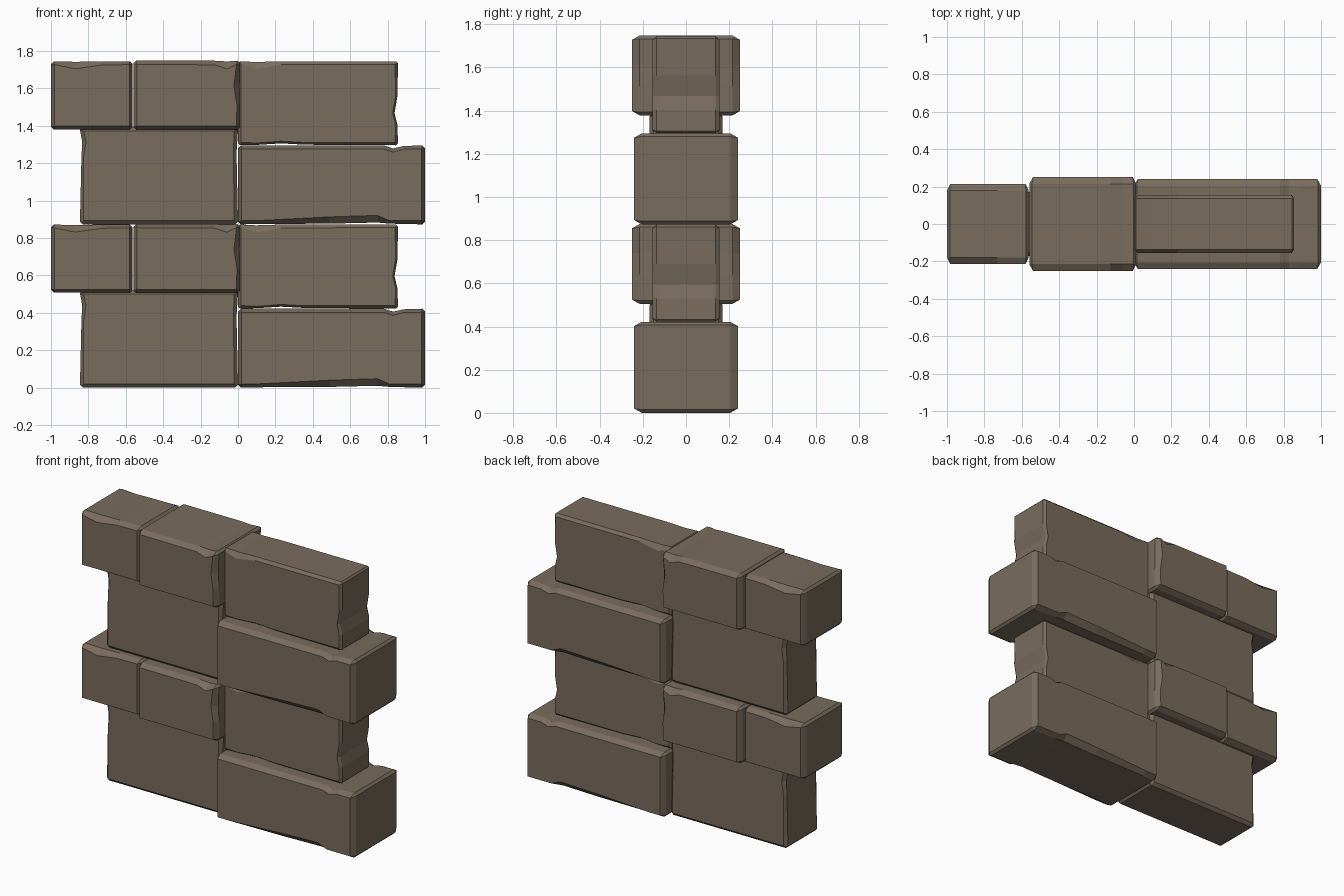
import bpy, bmesh

if "Cube" in bpy.data.objects:
    bpy.data.objects.remove(bpy.data.objects["Cube"])

stone = bpy.data.materials.new("stone")
stone.diffuse_color = (0.19, 0.15, 0.11, 1)
stone.use_nodes = True
stone.node_tree.nodes["Principled BSDF"].inputs["Base Color"].default_value = stone.diffuse_color


def brick(name, x0, x1, z0, z1, hy, by, b=0.02, c=0.015, **chips):
    """Chamfered block; chips per side = [(position, outline depth, face depth)]."""
    outer, inner = [], []

    def add(o, i):
        outer.append(o)
        inner.append(i)

    # walk the outline: bottom, right, top, left
    add((x0 + c, z0), (x0 + b, z0 + b))
    for p, od, fd in sorted(chips.get("bottom", [])):
        add((p, z0 + od), (p, z0 + fd))
    add((x1 - c, z0), (x1 - b, z0 + b))
    add((x1, z0 + c), (x1 - b, z0 + b))
    for p, od, fd in sorted(chips.get("right", [])):
        add((x1 - od, p), (x1 - fd, p))
    add((x1, z1 - c), (x1 - b, z1 - b))
    add((x1 - c, z1), (x1 - b, z1 - b))
    for p, od, fd in sorted(chips.get("top", []), reverse=True):
        add((p, z1 - od), (p, z1 - fd))
    add((x0 + c, z1), (x0 + b, z1 - b))
    add((x0, z1 - c), (x0 + b, z1 - b))
    for p, od, fd in sorted(chips.get("left", []), reverse=True):
        add((x0 + od, p), (x0 + fd, p))
    add((x0, z0 + c), (x0 + b, z0 + b))

    # loft face - rim - rim - face
    bm = bmesh.new()
    rings = [[bm.verts.new((x, y, z)) for x, z in ring] for ring, y in
             ((inner, -hy), (outer, by - hy), (outer, hy - by), (inner, hy))]
    n = len(outer)
    for r, s in zip(rings, rings[1:]):
        for k in range(n):
            m = (k + 1) % n
            bm.faces.new((r[k], s[k], s[m], r[m]))
    bm.faces.new(rings[0])
    bm.faces.new(rings[-1][::-1])
    bmesh.ops.remove_doubles(bm, verts=bm.verts, dist=0.0005)
    bmesh.ops.recalc_face_normals(bm, faces=bm.faces)
    me = bpy.data.meshes.new(name)
    bm.to_mesh(me)
    bm.free()
    me.materials.append(stone)
    ob = bpy.data.objects.new(name, me)
    bpy.context.collection.objects.link(ob)


for label, dz in (("lower", 0.0), ("upper", 0.873)):
    # recessed block, bottom left
    brick(label + "_left_core_block", -0.845, 0.0, dz, dz + 0.52, 0.17, 0.02,
          left=[(dz + 0.36, 0.008, 0.02), (dz + 0.44, 0.012, 0.032)],
          right=[(dz + 0.38, 0.008, 0.025)])
    # wide long block, bottom right
    brick(label + "_right_wide_block", 0.0, 1.0, dz, dz + 0.422, 0.24, 0.035,
          bottom=[(0.10, 0.002, 0.02), (0.49, 0.004, 0.04),
                  (0.745, 0.01, 0.048), (0.81, 0.004, 0.02)],
          top=[(0.78, 0.0, 0.02), (0.83, 0.016, 0.036), (0.885, 0.003, 0.02)])
    # narrow block, top right
    brick(label + "_right_narrow_block", 0.0, 0.855, dz + 0.423, dz + 0.872, 0.155, 0.018,
          b=0.016, c=0.01,
          top=[(0.095, 0.004, 0.042), (0.23, 0.0, 0.018)],
          right=[(dz + 0.53, 0.002, 0.012), (dz + 0.595, 0.018, 0.028),
                 (dz + 0.69, 0.002, 0.012)],
          bottom=[(0.1, 0.002, 0.012), (0.23, 0.01, 0.022), (0.36, 0.003, 0.015)])
    # small end block, top left
    brick(label + "_left_end_block", -1.0, -0.563, dz + 0.508, dz + 0.872, 0.215, 0.035,
          b=0.018,
          top=[(-0.87, 0.003, 0.04), (-0.73, 0.0, 0.02)])
    # thick block, top centre
    brick(label + "_centre_block", -0.56, 0.012, dz + 0.505, dz + 0.875, 0.25, 0.035,
          top=[(-0.125, 0.0, 0.022), (-0.06, 0.004, 0.044)],
          right=[(dz + 0.64, 0.0, 0.018), (dz + 0.74, 0.003, 0.034)])
